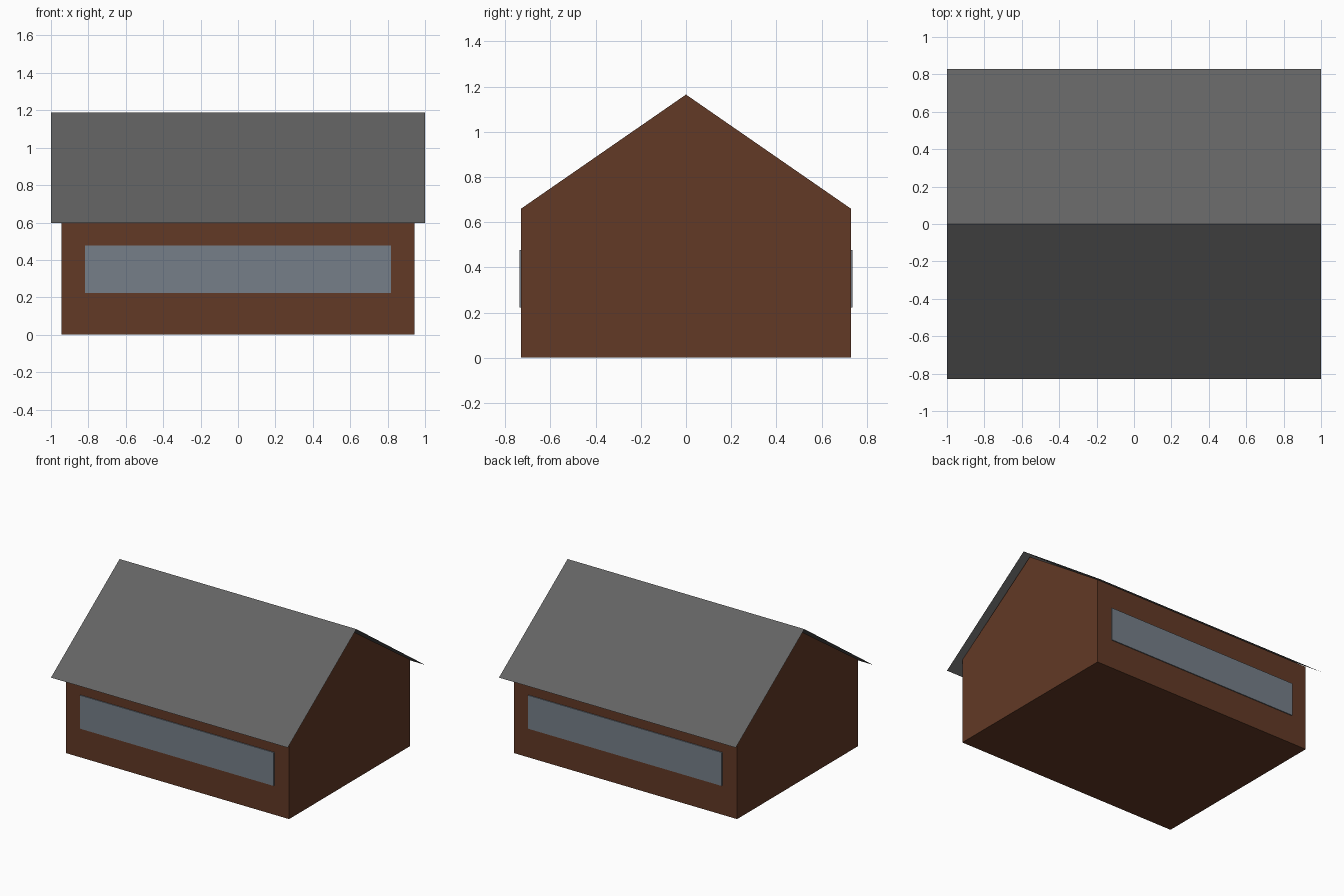
import bpy

cube = bpy.data.objects.get("Cube")
if cube:
    bpy.data.objects.remove(cube, do_unlink=True)


def material(name, rgb):
    mat = bpy.data.materials.new(name)
    mat.use_nodes = True
    color = (*rgb, 1.0)
    mat.diffuse_color = color
    bsdf = mat.node_tree.nodes["Principled BSDF"]
    bsdf.inputs["Base Color"].default_value = color
    bsdf.inputs["Roughness"].default_value = 0.8
    return mat


def extrude_profile(name, profile, half_length, mat, closed=True):
    """Sweep a (y, z) profile along x; a closed profile becomes a solid."""
    n = len(profile)
    verts = [(x, y, z) for x in (-half_length, half_length) for y, z in profile]
    spans = n if closed else n - 1
    faces = [(i, n + i, n + (i + 1) % n, (i + 1) % n) for i in range(spans)]
    if closed:
        faces += [tuple(range(n)), tuple(reversed(range(n, 2 * n)))]
        faces = [tuple(reversed(f)) for f in faces]
    mesh = bpy.data.meshes.new(name)
    mesh.from_pydata(verts, [], faces)
    mesh.materials.append(mat)
    mesh.update()
    obj = bpy.data.objects.new(name, mesh)
    bpy.context.collection.objects.link(obj)
    return obj


brown = material("brown wood", (0.122, 0.041, 0.019))
gray = material("gray roofing", (0.125, 0.125, 0.125))
glass = material("blue gray glass", (0.18, 0.212, 0.25))

# Walls with gable ends
wall_y = 0.73
extrude_profile("walls", [(wall_y, 0), (wall_y, 0.66), (0, 1.165),
                          (-wall_y, 0.66), (-wall_y, 0)], 0.943, brown)

# Thin overhanging roof sheets
extrude_profile("roof", [(-0.828, 0.598), (0, 1.187), (0.828, 0.598)],
                1.0, gray, closed=False)

# Long window plates on front and back
for name, side in (("front_window", -1), ("back_window", 1)):
    inner, outer = sorted((side * wall_y, side * (wall_y + 0.007)))
    extrude_profile(name, [(outer, 0.222), (outer, 0.477),
                           (inner, 0.477), (inner, 0.222)], 0.818, glass)
